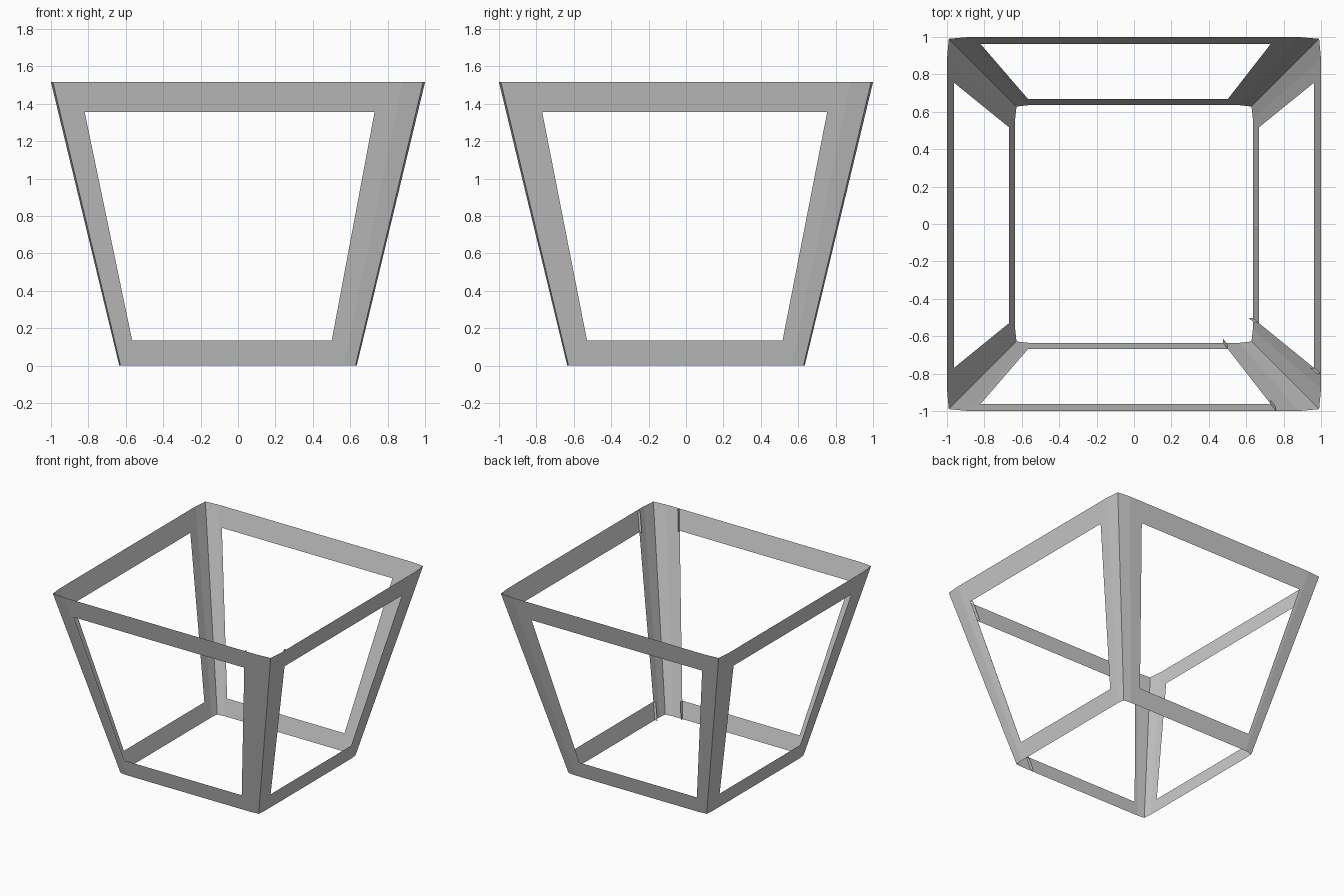
import bpy, bmesh

if "Cube" in bpy.data.objects:
    bpy.data.objects.remove(bpy.data.objects["Cube"])

H = 1.515
ROWS = [0.0, 0.133, 1.355, H]          # bottom bar, window, top bar


def lerp(pair, z):
    return pair[0] + (pair[1] - pair[0]) * z / H


def panel(name, place, win_lo, win_hi, flap=None):
    """Thin tapered sheet with a window; (bottom, top) pairs give slanted lines."""
    inner, outer = (0.628, 0.99), (0.635, 1.0)
    cols = [((-0.628, -0.99), inner), ((-0.565, -0.88), outer),
            (win_lo, outer), (win_hi, outer),
            ((0.565, 0.88), outer), ((0.628, 0.99), inner)]
    bm = bmesh.new()

    def vert(u, d, z):
        return bm.verts.new((*place(u, d), z))

    grid = [[vert(lerp(u, z), lerp(d, z), z) for u, d in cols] for z in ROWS]
    for r in range(3):
        for c in range(5):
            if (r, c) != (1, 2):       # leave the window open
                bm.faces.new((grid[r][c], grid[r][c + 1],
                              grid[r + 1][c + 1], grid[r + 1][c]))
    # face the sheet outwards
    bm.normal_update()
    for f in bm.faces:
        m = f.calc_center_median()
        if f.normal.x * m.x + f.normal.y * m.y < 0:
            f.normal_flip()
    # small folded tabs at the bar ends along one post
    if flap:
        for r in (0, 2):
            a, b = [vert(lerp(cols[flap][0], z), lerp(outer, z) - 0.022, z)
                    for z in (ROWS[r], ROWS[r + 1])]
            bm.faces.new((grid[r][flap], grid[r + 1][flap], b, a))
    me = bpy.data.meshes.new(name)
    bm.to_mesh(me)
    bm.free()
    bpy.context.collection.objects.link(bpy.data.objects.new(name, me))


# front and back share one window outline, the two sides another
front_win = ((-0.538, -0.853), (0.476, 0.76))
side_win = ((-0.503, -0.80), (0.49, 0.786))
panel("front_frame", lambda u, d: (u, -d), *front_win, flap=3)
panel("back_frame", lambda u, d: (u, d), *front_win)
panel("left_frame", lambda u, d: (-d, u), *side_win)
panel("right_frame", lambda u, d: (d, u), *side_win, flap=2)
